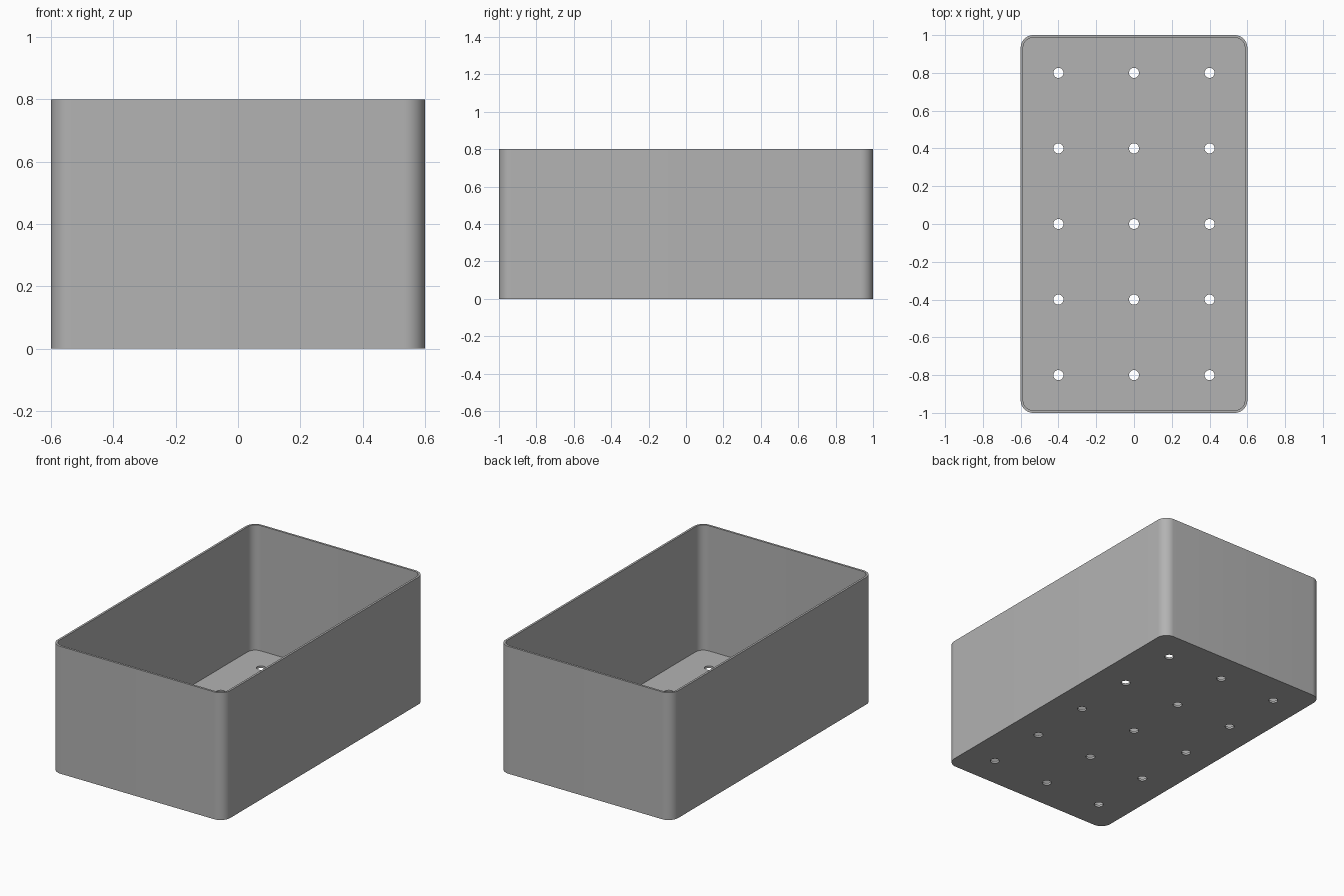
import bpy
import math

if "Cube" in bpy.data.objects:
    bpy.data.objects.remove(bpy.data.objects["Cube"], do_unlink=True)

LENGTH, WIDTH, HEIGHT = 2.0, 1.2, 0.8
WALL, RADIUS = 0.0133, 0.0667
HOLE_RADIUS, HOLE_STEP = 0.0267, 0.4

grey = bpy.data.materials.new("grey plastic")
grey.use_nodes = True
colour = (0.45, 0.45, 0.45, 1)
grey.diffuse_color = colour
grey.node_tree.nodes["Principled BSDF"].inputs["Base Color"].default_value = colour


def rounded_outline(width, length, radius, steps=12):
    """Counter-clockwise outline of a rectangle with rounded corners."""
    points = []
    for corner, (sx, sy) in enumerate([(1, 1), (-1, 1), (-1, -1), (1, -1)]):
        cx, cy = sx * (width / 2 - radius), sy * (length / 2 - radius)
        for i in range(steps + 1):
            a = (corner + i / steps) * math.pi / 2
            points.append((cx + radius * math.cos(a), cy + radius * math.sin(a)))
    return points


def prism(name, outline, bottom, top):
    """Solid made by raising an outline from bottom to top."""
    n = len(outline)
    verts = [(x, y, z) for z in (bottom, top) for x, y in outline]
    faces = [tuple(reversed(range(n))), tuple(range(n, 2 * n))]
    faces += [(i, (i + 1) % n, (i + 1) % n + n, i + n) for i in range(n)]
    mesh = bpy.data.meshes.new(name)
    mesh.from_pydata(verts, [], faces)
    mesh.materials.append(grey)
    obj = bpy.data.objects.new(name, mesh)
    bpy.context.collection.objects.link(obj)
    return obj


def cut(target, cutter):
    """Subtract the cutter from the target, then discard it."""
    cutter.hide_render = True
    mod = target.modifiers.new("cut", 'BOOLEAN')
    mod.operation = 'DIFFERENCE'
    mod.solver = 'EXACT'
    mod.object = cutter
    bpy.context.view_layer.objects.active = target
    bpy.ops.object.modifier_apply(modifier=mod.name)
    bpy.data.objects.remove(cutter, do_unlink=True)


# Open box with rounded upright corners
box = prism("open_box", rounded_outline(WIDTH, LENGTH, RADIUS), 0, HEIGHT)
inner = rounded_outline(WIDTH - 2 * WALL, LENGTH - 2 * WALL, RADIUS - WALL)
cut(box, prism("cavity_cutter", inner, WALL, HEIGHT + 0.1))

# Drain holes through the floor, three across and five along
for column in range(-1, 2):
    for row in range(-2, 3):
        bpy.ops.mesh.primitive_cylinder_add(
            vertices=32, radius=HOLE_RADIUS, depth=0.1,
            location=(column * HOLE_STEP, row * HOLE_STEP, 0))
        cut(box, bpy.context.object)

# Smooth corners and hole walls, sharp rim and floor edges
bpy.ops.object.select_all(action='DESELECT')
box.select_set(True)
bpy.context.view_layer.objects.active = box
bpy.ops.object.shade_smooth_by_angle(angle=math.radians(30))
